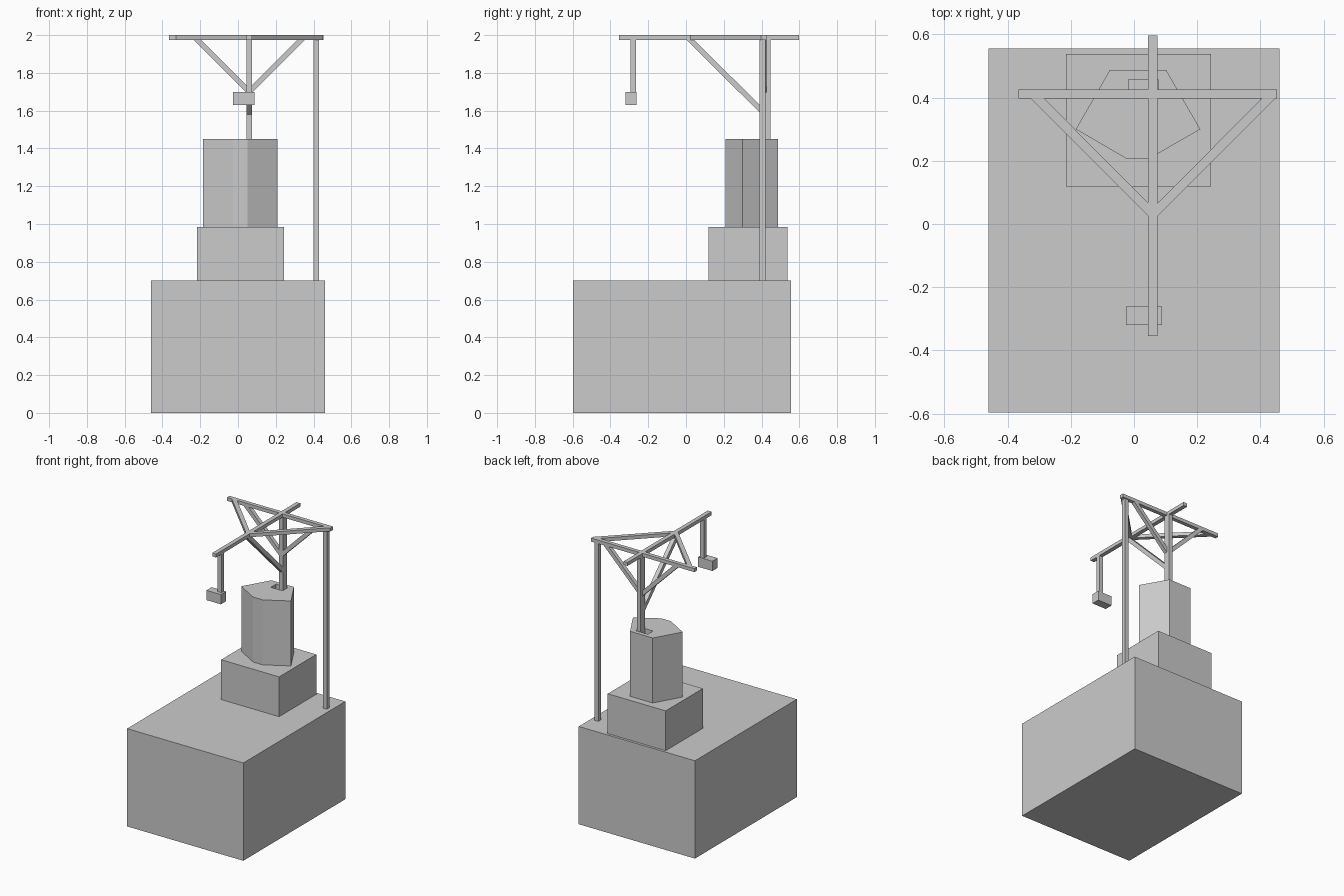
import bpy
import bmesh
from mathutils import Vector

cube = bpy.data.objects.get("Cube")
if cube:
    bpy.data.objects.remove(cube, do_unlink=True)

# One plain grey for everything
GREY = (0.6, 0.6, 0.6, 1)
grey = bpy.data.materials.new("plain grey")
grey.use_nodes = True
grey.diffuse_color = GREY
grey.node_tree.nodes["Principled BSDF"].inputs["Base Color"].default_value = GREY


def prism(name, profile, axis, low, high):
    """Extrude a flat profile along an axis; the profile uses the other two axes in order."""
    def place(p, depth):
        co = list(p)
        co.insert("xyz".index(axis), depth)
        return Vector(co)

    bm = bmesh.new()
    face = bm.faces.new([bm.verts.new(place(p, low)) for p in profile])
    out = bmesh.ops.extrude_face_region(bm, geom=[face], use_keep_orig=True)
    top = [v for v in out["geom"] if isinstance(v, bmesh.types.BMVert)]
    shift = place((0, 0), high - low)
    bmesh.ops.translate(bm, vec=shift, verts=top)
    bmesh.ops.recalc_face_normals(bm, faces=bm.faces)
    mesh = bpy.data.meshes.new(name)
    bm.to_mesh(mesh)
    bm.free()
    mesh.materials.append(grey)
    obj = bpy.data.objects.new(name, mesh)
    bpy.context.collection.objects.link(obj)
    return obj


def box(name, x, y, z):
    rect = [(x[0], y[0]), (x[1], y[0]), (x[1], y[1]), (x[0], y[1])]
    return prism(name, rect, "z", *z)


MAST_X = 0.06             # centre line of mast and boom
MAST = (0.045, 0.075)
BEAM_Y = (0.398, 0.426)
TOP = (1.975, 2.0)
BASE_TOP, PLINTH_TOP, TOWER_TOP = 0.70, 0.985, 1.45

# Stacked masses
box("base_block", (-0.46, 0.46), (-0.597, 0.556), (0, BASE_TOP))
box("plinth", (-0.216, 0.243), (0.118, 0.538), (BASE_TOP, PLINTH_TOP))
tower = prism("tower", [(-0.077, 0.487), (-0.184, 0.30), (-0.026, 0.208),
                        (0.05, 0.208), (0.21, 0.30), (0.102, 0.487)],
              "z", PLINTH_TOP, TOWER_TOP)

# Shaft in the tower that holds the mast
shaft = box("shaft_cutter", (-0.018, 0.076), (0.397, 0.457), (0.9, 1.6))
shaft.hide_render = True
cut = tower.modifiers.new("shaft", "BOOLEAN")
cut.operation = "DIFFERENCE"
cut.solver = "EXACT"
cut.object = shaft
bpy.context.view_layer.objects.active = tower
bpy.ops.object.modifier_apply(modifier=cut.name)
bpy.data.objects.remove(shaft, do_unlink=True)

# Uprights and top beams
box("mast", MAST, (0.40, 0.448), (PLINTH_TOP, TOP[0]))
box("side_post", (0.40, 0.43), (0.39, 0.42), (BASE_TOP, TOP[0]))
box("cross_beam", (-0.365, 0.453), BEAM_Y, TOP)
box("boom", MAST, (-0.355, 0.597), TOP)

# Paired braces, mirrored about the mast
half = MAST[1] - MAST_X
for side, s in (("right", -1), ("left", 1)):
    flat = [(0.388, 0.398), (0.345, 0.398), (half, 0.066), (half, 0.025)]
    prism(side + "_flat_brace", [(MAST_X + s * a, y) for a, y in flat], "z", *TOP)
    knee = [(0.295, 1.975), (0.255, 1.975), (half, 1.735), (half, 1.695)]
    prism(side + "_knee_brace", [(MAST_X + s * a, z) for a, z in knee], "y", *BEAM_Y)

# Front brace under the boom
prism("front_knee_brace", [(0.003, 1.975), (0.043, 1.975), (0.40, 1.62), (0.40, 1.58)],
      "x", *MAST)

# Hanging weight
box("hanger", MAST, (-0.294, -0.265), (1.70, TOP[0]))
box("hanging_weight", (-0.026, 0.088), (-0.32, -0.261), (1.63, 1.70))
